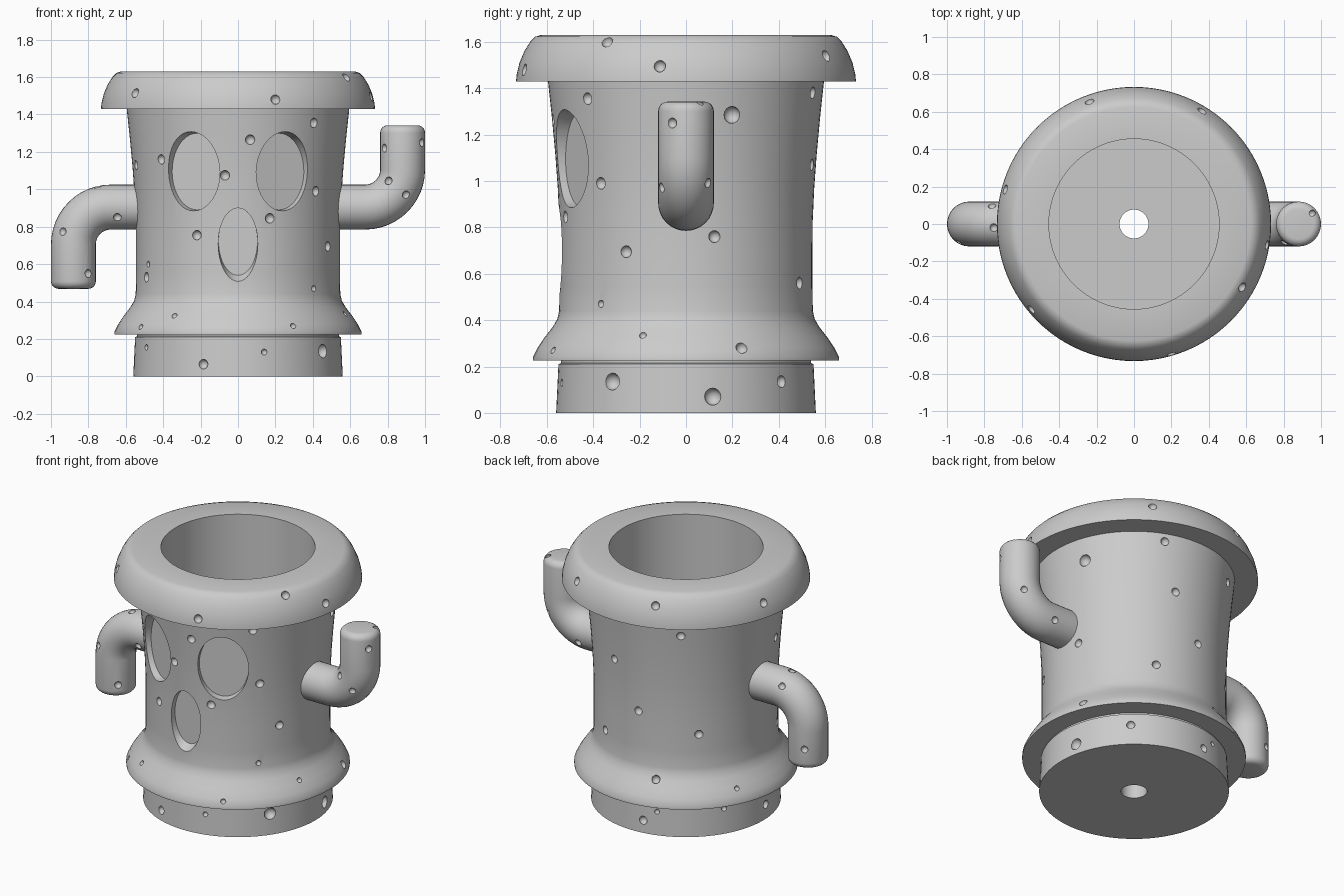
import bpy, bmesh, math
from mathutils import Vector, Matrix

if "Cube" in bpy.data.objects:
    bpy.data.objects.remove(bpy.data.objects["Cube"])

stone = bpy.data.materials.new("grey stone")
stone.use_nodes = True
GREY = (0.6, 0.6, 0.6, 1)
stone.diffuse_color = GREY
stone.node_tree.nodes["Principled BSDF"].inputs["Base Color"].default_value = GREY


def make_object(name, bm):
    bmesh.ops.recalc_face_normals(bm, faces=bm.faces)
    mesh = bpy.data.meshes.new(name)
    bm.to_mesh(mesh)
    bm.free()
    mesh.materials.append(stone)
    ob = bpy.data.objects.new(name, mesh)
    bpy.context.collection.objects.link(ob)
    return ob


def loft(name, rings, closed=False):
    """Skin a list of point rings, capping the ends unless it closes on itself."""
    bm = bmesh.new()
    loops = [[bm.verts.new(p) for p in ring] for ring in rings]
    pairs = list(zip(loops, loops[1:]))
    if closed:
        pairs.append((loops[-1], loops[0]))
    else:
        bm.faces.new(loops[0])
        bm.faces.new(loops[-1])
    for a, b in pairs:
        for i in range(len(a)):
            j = (i + 1) % len(a)
            bm.faces.new((a[i], a[j], b[j], b[i]))
    return make_object(name, bm)


def ellipse(centre, u, v, count):
    turns = [math.tau * i / count for i in range(count)]
    return [centre + u * math.cos(t) + v * math.sin(t) for t in turns]


def cut(ob, cutter):
    mod = ob.modifiers.new("cut", 'BOOLEAN')
    mod.operation = 'DIFFERENCE'
    mod.solver = 'EXACT'
    mod.object = cutter
    bpy.context.view_layer.objects.active = ob
    bpy.ops.object.modifier_apply(modifier=mod.name)
    bpy.data.objects.remove(cutter)


def pits(ob, spots):
    """Carve small round pits; each spot is (position, radius)."""
    bm = bmesh.new()
    for p, r in spots:
        bmesh.ops.create_uvsphere(bm, u_segments=12, v_segments=8, radius=r,
                                  matrix=Matrix.Translation(p))
    cut(ob, make_object("pit_cutter", bm))


def smooth(ob):
    bpy.ops.object.select_all(action='DESELECT')
    ob.select_set(True)
    bpy.context.view_layer.objects.active = ob
    bpy.ops.object.shade_smooth_by_angle(angle=math.radians(32))


# Pot body: outer wall from foot to rim, then the cavity and drain hole
X, Y, Z = Vector((1, 0, 0)), Vector((0, 1, 0)), Vector((0, 0, 1))
outer = [(.56, 0), (.55, .21), (.54, .215), (.54, .225), (.66, .225), (.66, .24),
         (.64, .28), (.61, .325), (.575, .37), (.555, .405), (.547, .44),
         (.545, .55), (.545, .7), (.546, .82), (.553, .97), (.564, 1.12),
         (.579, 1.28), (.595, 1.43), (.733, 1.43), (.73, 1.46), (.718, 1.51),
         (.697, 1.56), (.672, 1.6), (.65, 1.622), (.625, 1.63)]
inner = [(.455, 1.63), (.455, .2), (.077, .2), (.077, 0)]
body = loft("pot_body", [ellipse(Z * z, X * r, Y * r, 96) for r, z in outer + inner], True)


def radius_at(z):
    for (r0, z0), (r1, z1) in zip(outer, outer[1:]):
        if z0 <= z < z1:
            return r0 + (r1 - r0) * (z - z0) / (z1 - z0)
    return outer[-1][0]


# Sunken eyes and mouth: oval plugs pushed radially into the wall
def face_hollow(angle, floor, deep, wide):
    """floor is the depth radius; deep and wide are (z, half width, half height)."""
    out = Vector((math.sin(angle), -math.cos(angle), 0))
    side = Z.cross(out)
    rings = [ellipse(out * d + Z * z, side * w, Z * h, 40)
             for d, (z, w, h) in ((floor, deep), (.57, wide), (.7, wide))]
    cut(body, loft("hollow_cutter", rings))


for s in (-1, 1):
    face_hollow(s * .448, .505, (1.095, .148, .205), (1.095, .155, .213))
face_hollow(0, .5, (.72, .104, .18), (.695, .108, .205))

# Pits on the wall: front ones by x and height, the rest by angle and height
front = [(.065, 1.265), (-.07, 1.075), (.17, .845), (-.22, .755), (.405, 1.355),
         (.415, .99), (.48, .695), (-.41, 1.16), (-.49, .53), (-.185, .065),
         (-.55, 1.515), (.2, 1.48), (.58, 1.6)]
front_small = [(.405, .47), (-.48, .6), (-.34, .325), (-.52, .265), (.295, .27),
               (.14, .13), (-.49, .155)]
around = [(122, 1.32), (76, 1.07), (94, .78), (133, .66), (64, .56), (107, .37),
          (22, .28), (98, .08), (183, .09), (48, .135), (59, 1.54), (110, 1.56),
          (165, 1.52), (351, 1.495), (13, .76), (68, 1.38), (195, 1.13)]
around_small = [(154, .31), (149, .16), (107, .15), (342, .335)]
large = [(20, 1.285), (12, .07), (325, .135)]

spots = []
for group, size in ((front, .026), (front_small, .016)):
    for x, z in group:
        spots.append((Vector((x, -math.sqrt(radius_at(z) ** 2 - x * x), z)), size))
for group, size in ((around, .026), (around_small, .016), (large, .037)):
    for deg, z in group:
        a, r = math.radians(deg), radius_at(z)
        spots.append((Vector((r * math.cos(a), r * math.sin(a), z)), size))
pits(body, spots)
smooth(body)


# Bent arms: one raised, one lowered, each a tube with a softened end
def arm(name, side, lift, marks):
    mid, thick, bend, reach = .905, .12, .2, .437
    path = [(.5, 0, 0, thick), (.6, 0, 0, thick)]
    for i in range(13):
        t = math.pi / 2 * i / 12
        path.append((.68 + bend * math.sin(t), bend * (1 - math.cos(t)), t, thick))
    soft = .04
    for i in range(6):
        t = math.pi / 2 * i / 5
        path.append((.88, reach - soft + soft * math.sin(t), math.pi / 2,
                     thick - soft + soft * math.cos(t)))
    rings = []
    for x, z, t, r in path:
        across = Vector((-side * math.sin(t), 0, lift * math.cos(t)))
        rings.append(ellipse(Vector((side * x, 0, mid + lift * z)), across * r, Y * r, 32))
    ob = loft(name, rings)
    pits(ob, [(Vector(p), .022) for p in marks])
    smooth(ob)


arm("left_arm", 1, 1,
    [(.78, -.07, 1.22), (.805, -.1, 1.045), (.9, -.11, .97), (.985, -.06, 1.25),
     (.95, .055, 1.325), (.93, .1, .99), (.7, .11, .86)])
arm("right_arm", -1, -1,
    [(-.645, -.107, .85), (-.94, -.104, .775), (-.8, -.09, .55), (-.95, .04, .93),
     (-.76, .1, .965), (-.75, -.02, 1.015), (-.93, .11, .6)])
